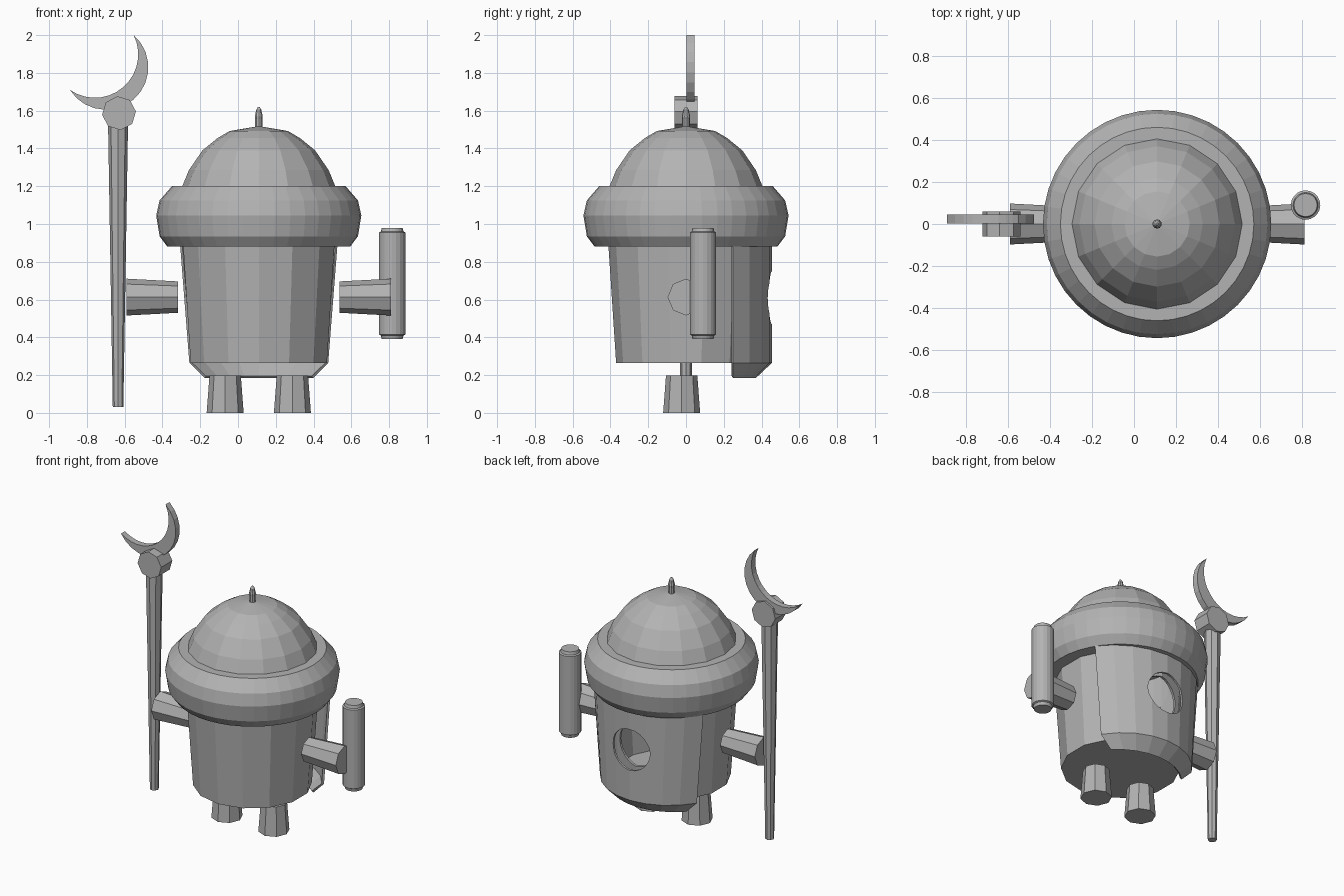
import bpy, bmesh, math
from mathutils import Vector

if "Cube" in bpy.data.objects:
    bpy.data.objects.remove(bpy.data.objects["Cube"])

CX = 0.11  # body axis
grey = bpy.data.materials.new("plain grey")
grey.diffuse_color = (0.45, 0.45, 0.45, 1)
grey.use_nodes = True
grey.node_tree.nodes["Principled BSDF"].inputs["Base Color"].default_value = grey.diffuse_color


def finish(name, bm):
    bmesh.ops.remove_doubles(bm, verts=bm.verts, dist=1e-5)
    bmesh.ops.recalc_face_normals(bm, faces=bm.faces)
    me = bpy.data.meshes.new(name)
    bm.to_mesh(me)
    bm.free()
    me.materials.append(grey)
    ob = bpy.data.objects.new(name, me)
    bpy.context.collection.objects.link(ob)
    return ob


def lathe(name, profile, sides, origin=(CX, 0, 0), axis="Z", closed=False, turn=0.0):
    """Spin (radius, height) points round an axis; ends are capped unless the loop is closed."""
    bm = bmesh.new()
    o = Vector(origin)
    rings = []
    for r, h in profile:
        ring = []
        for i in range(sides):
            a = math.tau * i / sides - math.pi / 2 + turn
            c, s = r * math.cos(a), r * math.sin(a)
            p = {"Z": (c, s, h), "X": (h, c, s), "Y": (c, h, s)}[axis]
            ring.append(bm.verts.new(o + Vector(p)))
        rings.append(ring)
    pairs = list(zip(rings, rings[1:])) + ([(rings[-1], rings[0])] if closed else [])
    for a, b in pairs:
        for i in range(sides):
            j = (i + 1) % sides
            bm.faces.new((a[i], a[j], b[j], b[i]))
    if not closed:
        bm.faces.new(rings[0])
        bm.faces.new(rings[-1])
    return finish(name, bm)


# Hollow cup body
body = lathe("body", [(0.37, 0.265), (0.415, 0.95), (0.40, 0.95), (0.355, 0.28)], 14)

# Rolled brim, dome and spike
lathe("brim", [(0.39, 0.88), (0.484, 0.88), (0.525, 0.935), (0.543, 1.045), (0.525, 1.125),
               (0.46, 1.2), (0.39, 1.2)], 40, closed=True)
lathe("dome", [(0.41, 1.1), (0.405, 1.2), (0.37, 1.285), (0.298, 1.39), (0.218, 1.455),
               (0.155, 1.492), (0.02, 1.515)], 16)
lathe("spike", [(0.02, 1.49), (0.02, 1.555), (0.022, 1.57), (0.014, 1.605), (0.005, 1.62)], 10)

# Curved back shield, tucked in at the bottom
bm = bmesh.new()
rows = []
for z, rx, ry in ((0.185, 0.39, 0.37), (0.265, 0.44, 0.455), (0.905, 0.50, 0.455)):
    end = math.acos(0.25 / ry)
    rows.append([bm.verts.new((CX + rx * math.sin(end * k / 4), ry * math.cos(end * k / 4), z))
                 for k in range(-4, 5)])
for a, b in zip(rows, rows[1:]):
    for i in range(8):
        bm.faces.new((a[i], b[i], b[i + 1], a[i + 1]))
for f in bm.faces:
    f.normal_update()
shield = finish("back_shield", bm)
if shield.data.polygons[-4].normal.y < 0:
    shield.data.flip_normals()
solid = shield.modifiers.new("thickness", "SOLIDIFY")
solid.thickness = 0.015
solid.offset = -1

# Round opening through shield and cup back
cutter = lathe("hole_cutter", [(0.14, 0.15), (0.14, 0.7)], 24, (CX, 0, 0.61), "Y")
cutter.hide_render = True
for ob in (body, shield):
    cut = ob.modifiers.new("hole", "BOOLEAN")
    cut.operation = "DIFFERENCE"
    cut.solver = "EXACT"
    cut.object = cutter
    bpy.context.view_layer.objects.active = ob
    for m in list(ob.modifiers):
        bpy.ops.object.modifier_apply(modifier=m.name)
bpy.data.objects.remove(cutter)

# Arms and legs, mirrored about the body axis
for side, word in ((-1, "left"), (1, "right")):
    lathe(word + "_arm", [(0.083, 0.427 * side), (0.0975, 0.70 * side)], 8, (CX, 0, 0.613), "X")
    lathe(word + "_leg", [(0.098, 0), (0.083, 0.197)], 8, (CX + 0.178 * side, -0.023, 0))

# Rod in the right hand
lathe("hand_rod", [(0.055, 0.39), (0.06, 0.41), (0.07, 0.415), (0.07, 0.955), (0.06, 0.96),
                   (0.055, 0.98)], 20, (0.816, 0.09, 0))

# Staff: shaft, knob and crescent
lathe("staff_shaft", [(0.028, 0.03), (0.053, 1.54)], 8, (-0.635, 0, 0))
lathe("staff_knob", [(0.09, -0.06), (0.09, 0.06)], 8, (-0.63, 0, 1.587), "Y", turn=0.1)

tip_a, tip_b = Vector((-0.89, 1.71)), Vector((-0.552, 2.0))
chord = tip_b - tip_a
mid, u = (tip_a + tip_b) / 2, chord.normalized()
n = Vector((u.y, -u.x))


def arc(sag, steps=14):
    half = chord.length / 2
    r = (half * half + sag * sag) / (2 * sag)
    sweep = math.atan2(half, r - sag)
    c = mid + n * (sag - r)
    return [c + r * (u * math.sin(t) + n * math.cos(t))
            for t in (sweep * (2 * k / steps - 1) for k in range(steps + 1))]


bm = bmesh.new()
outer, inner = arc(0.258), arc(0.173)
layers = [[[bm.verts.new((p.x, y, p.y)) for p in line] for line in (outer, inner)]
          for y in (0.003, 0.046)]
(fo, fi), (bo, bi) = layers
for a, b in ((fo, fi), (bo, bi), (fo, bo), (fi, bi)):
    for i in range(len(a) - 1):
        bm.faces.new((a[i], a[i + 1], b[i + 1], b[i]))
finish("staff_crescent", bm)
